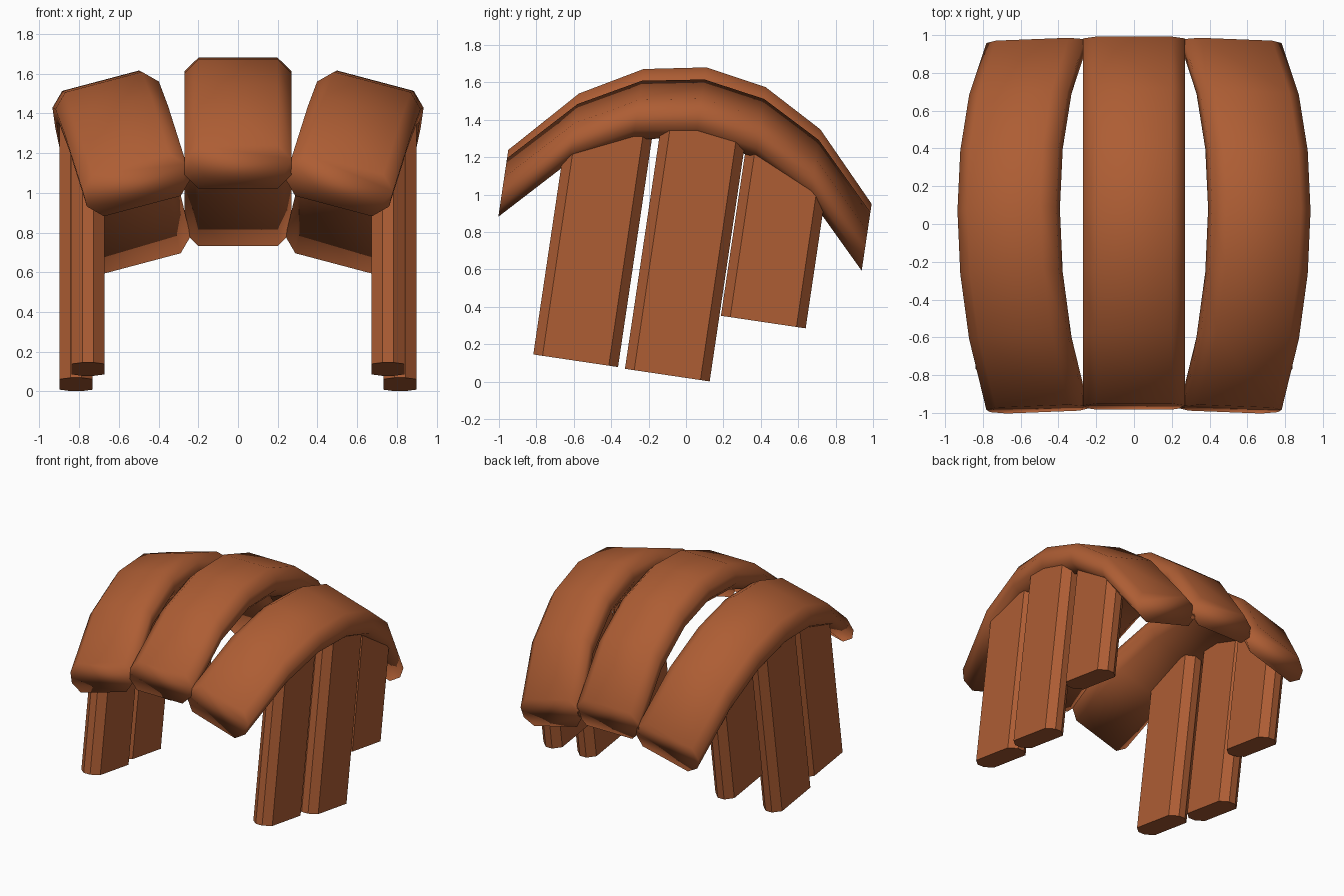
import bpy, bmesh
from math import radians
from mathutils import Matrix, Vector

if bpy.data.objects.get("Cube"):
    bpy.data.objects.remove(bpy.data.objects["Cube"])

brown = bpy.data.materials.new("warm_brown")
brown.use_nodes = True
colour = (0.42, 0.11, 0.034, 1)
brown.diffuse_color = colour
brown.node_tree.nodes["Principled BSDF"].inputs["Base Color"].default_value = colour

# The whole assembly leans back
LEAN = Matrix.Rotation(radians(-8.45), 4, "X")
ARCH_Y = -0.14
half = [(0.982, 1.086), (0.652, 1.44), (0.33, 1.62)]
arch = [(ARCH_Y - d, h) for d, h in half] + [(ARCH_Y, 1.678)]
arch += [(ARCH_Y + d, h) for d, h in reversed(half)]


def arch_height(y):
    for (y0, z0), (y1, z1) in zip(arch, arch[1:]):
        if y0 <= y <= y1:
            return z0 + (z1 - z0) * (y - y0) / (y1 - y0)
    return arch[0][1]


def loft(name, rings, matrix, smooth):
    """Join equal closed rings into a capped solid."""
    bm = bmesh.new()
    loops = [[bm.verts.new(matrix @ Vector(p)) for p in ring] for ring in rings]
    n = len(loops[0])
    for a, b in zip(loops, loops[1:]):
        for i in range(n):
            j = (i + 1) % n
            bm.faces.new((a[i], a[j], b[j], b[i]))
    bm.faces.new(loops[0])
    bm.faces.new(loops[-1])
    bmesh.ops.recalc_face_normals(bm, faces=bm.faces)
    for f in bm.faces:
        f.smooth = smooth
    mesh = bpy.data.meshes.new(name)
    bm.to_mesh(mesh)
    bm.free()
    mesh.materials.append(brown)
    obj = bpy.data.objects.new(name, mesh)
    bpy.context.collection.objects.link(obj)
    return obj


def octagon(w, d, bw, bd):
    """Chamfered rectangle, w and d are half sizes."""
    return [(-w + bw, -d), (w - bw, -d), (w, -d + bd), (w, d - bd),
            (w - bw, d), (-w + bw, d), (-w, d - bd), (-w, -d + bd)]


# Three arched bands with a chamfered section
T = 0.22
section = octagon(0.27, T / 2, 0.07, 0.07)
rings = [[(x, y, z - T / 2 + s) for x, s in section] for y, z in arch]
loft("centre_band", rings, LEAN, True)

crown = Matrix.Translation((0, 0, 1.678))
for side, label in ((1, "left"), (-1, "right")):
    tilt = (Matrix.Translation((side * 0.692, 0, -0.117)) @ crown
            @ Matrix.Rotation(radians(side * 15), 4, "Y") @ crown.inverted())
    loft(label + "_band", rings, LEAN @ tilt, True)

    # Planks under each side band, tops following the arch
    for name, x, y, bottom in (("front", 0.755, -0.6, 0.024),
                               ("middle", 0.815, -0.104, 0.02),
                               ("back", 0.755, 0.362, 0.376)):
        plank = [(side * x + px, y + py) for px, py in octagon(0.083, 0.229, 0.055, 0.05)]
        base = [(px, py, bottom) for px, py in plank]
        top = [(px, py, arch_height(py) - 0.27) for px, py in plank]
        loft(f"{label}_{name}_plank", [base, top], LEAN, False)
